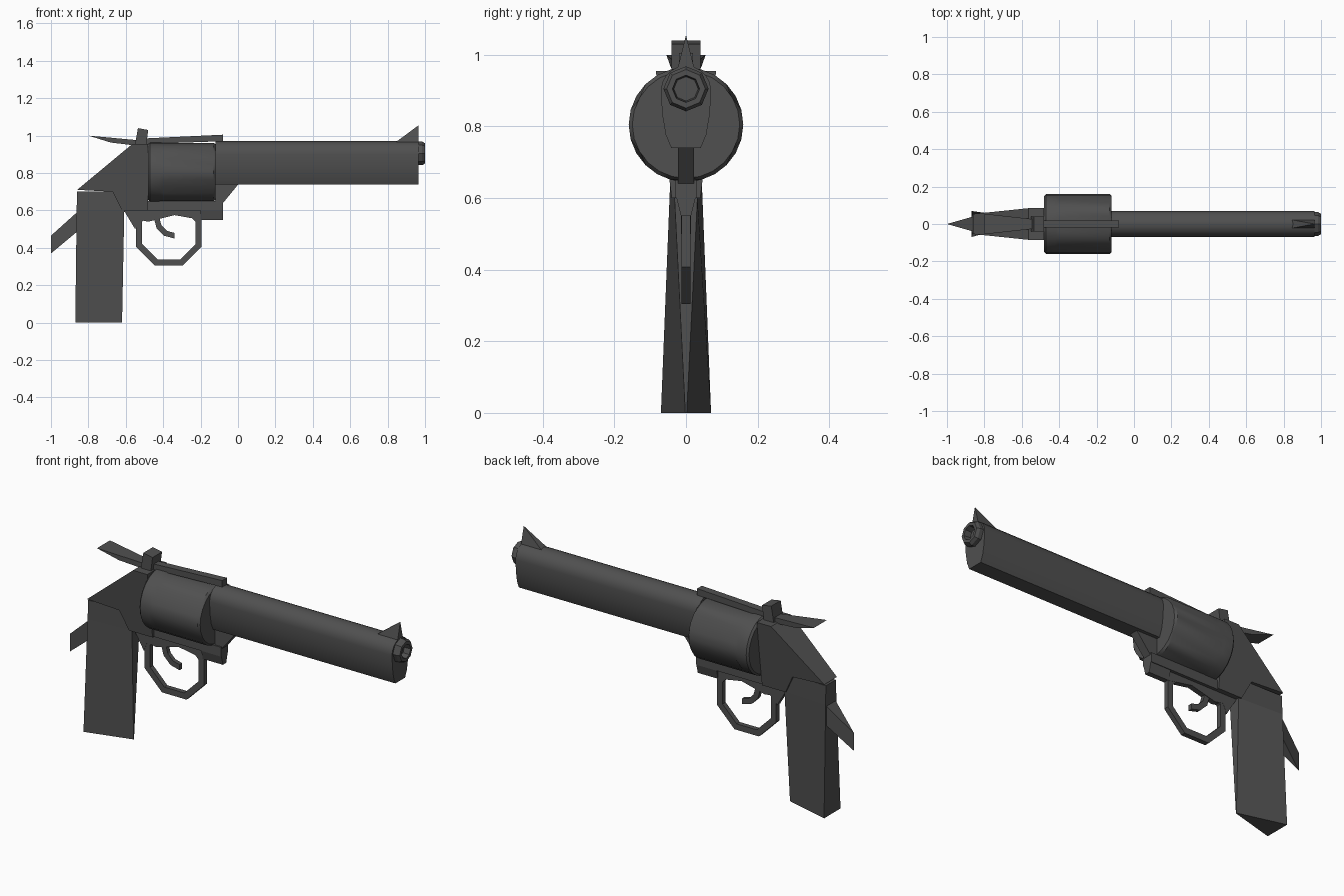
import bpy, bmesh
from math import sin, cos, tau, radians

cube = bpy.data.objects.get("Cube")
if cube:
    bpy.data.objects.remove(cube, do_unlink=True)

steel = bpy.data.materials.new("dark_steel")
steel.use_nodes = True
grey = (0.08, 0.08, 0.08, 1)
steel.diffuse_color = grey
steel.node_tree.nodes["Principled BSDF"].inputs["Base Color"].default_value = grey


def loft(name, rings, closed=False):
    """Skin a row of equal-length point rings, capped or joined end to end."""
    bm = bmesh.new()
    loops = [[bm.verts.new(point) for point in ring] for ring in rings]
    pairs = list(zip(loops, loops[1:]))
    if closed:
        pairs.append((loops[-1], loops[0]))
    else:
        bm.faces.new(loops[0])
        bm.faces.new(loops[-1])
    for near, far in pairs:
        for i in range(len(near)):
            bm.faces.new((near[i - 1], near[i], far[i], far[i - 1]))
    bmesh.ops.remove_doubles(bm, verts=bm.verts, dist=0.0001)
    bmesh.ops.recalc_face_normals(bm, faces=bm.faces)
    mesh = bpy.data.meshes.new(name)
    bm.to_mesh(mesh)
    bm.free()
    mesh.materials.append(steel)
    part = bpy.data.objects.new(name, mesh)
    bpy.context.collection.objects.link(part)
    return part


def smooth(part):
    """Round the shading but keep hard edges."""
    bpy.ops.object.select_all(action="DESELECT")
    part.select_set(True)
    bpy.context.view_layer.objects.active = part
    bpy.ops.object.shade_smooth_by_angle(angle=radians(32))


def slab(name, outline, half_width):
    """Side outline of (x, z) points, mirrored across y by a width rule."""
    loft(name, [[(x, side * half_width(x, z), z) for x, z in outline]
                for side in (-1, 1)])


def block(name, left, right, bottom, top, half_width):
    """Straight-sided box centred on y."""
    slab(name, [(left, bottom), (right, bottom), (right, top), (left, top)],
         lambda x, z: half_width)


def ring(x, height, radius, count):
    """Circle across the barrel axis."""
    angles = [tau * i / count for i in range(count)]
    return [(x, radius * cos(a), height + radius * sin(a)) for a in angles]


def band(name, centre_x, centre_z, outer, inner, angles, half_width, closed):
    """Flat band swept along an arc in the side plane."""
    rings = []
    for angle in angles:
        a = radians(angle)
        rings.append([(centre_x + r * cos(a), y, centre_z + r * sin(a))
                      for r, y in ((outer, -half_width), (outer, half_width),
                                   (inner, half_width), (inner, -half_width))])
    loft(name, rings, closed)


# Shared positions along the body
drum_back, drum_front = -0.48, -0.12
drum_height, drum_radius = 0.805, 0.16
bore_height, barrel_radius = 0.9, 0.07
frame_bottom, frame_top = 0.6, 0.955
barrel_end, muzzle_end = 0.965, 1.0
grip_back, grip_front = -0.87, -0.62


# Drum with six shallow flutes
def drum_ring(x, radius, groove):
    points = ring(x, drum_height, radius, 24)
    for i in range(2, len(points), 4):
        _, y, z = points[i]
        points[i] = (x, y * groove, drum_height + (z - drum_height) * groove)
    return points


bevel = 0.01
smooth(loft("cylinder_drum", [
    drum_ring(drum_back, drum_radius - bevel, 1),
    drum_ring(drum_back + bevel, drum_radius, 1),
    drum_ring(drum_back + 6 * bevel, drum_radius, 1),
    drum_ring(drum_back + 8 * bevel, drum_radius, 0.93),
    drum_ring(drum_front - bevel, drum_radius, 0.93),
    drum_ring(drum_front, drum_radius - bevel, 1)]))


# Barrel: round top, with the lower half drawn down into a flat lug
def barrel_ring(x):
    points = []
    for _, y, z in ring(x, bore_height, barrel_radius, 20):
        rise = z - bore_height
        points.append((x, y, bore_height + max(rise, 3 * rise, key=abs)
                       if rise < 0 else z))
    return [(x, y, max(z, 0.74)) for x, y, z in points]


smooth(loft("barrel", [barrel_ring(drum_front), barrel_ring(barrel_end)]))

# Muzzle collar with a recessed bore
collar = [(barrel_end, 0.063), (0.985, 0.063), (muzzle_end, 0.054),
          (muzzle_end, 0.038), (barrel_end, 0.034)]
loft("muzzle", [ring(x, bore_height + 0.005, radius, 8) for x, radius in collar])

# Sights and top strap
sight_tip = 1.055
slab("front_sight", [(0.83, frame_top), (barrel_end, frame_top), (barrel_end, sight_tip)],
     lambda x, z: (sight_tip - z) / 4)
slab("rear_sight", [(-0.55, frame_top), (-0.535, 1.04), (drum_back, 1.03),
                    (-0.49, frame_top)], lambda x, z: 0.04)
slab("top_strap", [(-0.52, frame_top), (-0.5, 0.985), (-0.08, 1.005),
                   (-0.08, 0.97)], lambda x, z: 0.02)

# Hammer spur, flaring towards the rear
slab("hammer_spur", [(-0.8, 1), (-0.53, 0.975), (-0.53, 0.945), (-0.68, 0.963)],
     lambda x, z: 0.025 - (x + 0.53) / 9)

# Frame behind the drum, widening upwards
slab("rear_frame", [(drum_back, frame_bottom), (drum_back, frame_top),
                    (-0.565, frame_top), (grip_back + 0.01, 0.71),
                    (-0.67, 0.7), (grip_front, frame_bottom)],
     lambda x, z: 0.04 + (z - frame_bottom) / 8)

# Frame under the drum
block("lower_frame", grip_front, -0.08, frame_bottom, 0.65, 0.03)
slab("frame_front_block", [(-0.2, 0.61), (-0.2, 0.55), (-0.08, 0.55), (-0.08, 0.61)],
     lambda x, z: 0.014 + (z - 0.55) / 4)
slab("barrel_strut", [(drum_front, 0.64), (-0.08, 0.64), (0.01, 0.75),
                      (drum_front, 0.75)], lambda x, z: 0.023)
slab("trigger_housing", [(-0.61, frame_bottom), (-0.55, 0.5), (-0.53, 0.55),
                         (-0.48, 0.54), (-0.34, 0.575), (-0.2, 0.55),
                         (-0.2, frame_bottom)], lambda x, z: 0.014)

# Octagonal guard and curved trigger inside it
eighth = 45
band("trigger_guard", -0.37, 0.48, 0.19, 0.155,
     [eighth * (i + 0.5) for i in range(8)], 0.013, closed=True)
band("trigger", -0.34, 0.56, 0.11, 0.08,
     [180 + 30 * i for i in range(4)], 0.011, closed=False)


# Grip: wide back, with a sharp front ridge that widens upwards
def grip_ring(z):
    back, ridge = 0.07 - z / 25, 0.002 + z / 20
    front = grip_front + z / 50
    return [(grip_back + z / 80, -back, z), (grip_back + z / 80, back, z),
            (front, ridge, z), (front, -ridge, z)]


loft("grip", [grip_ring(z) for z in (0, frame_bottom, 0.7)])

# Spike on the back of the grip
slab("grip_spike", [(-0.85, 0.6), (-1, 0.465), (-1, 0.37), (-0.85, 0.495)],
     lambda x, z: (x + 1) / 3.5)
